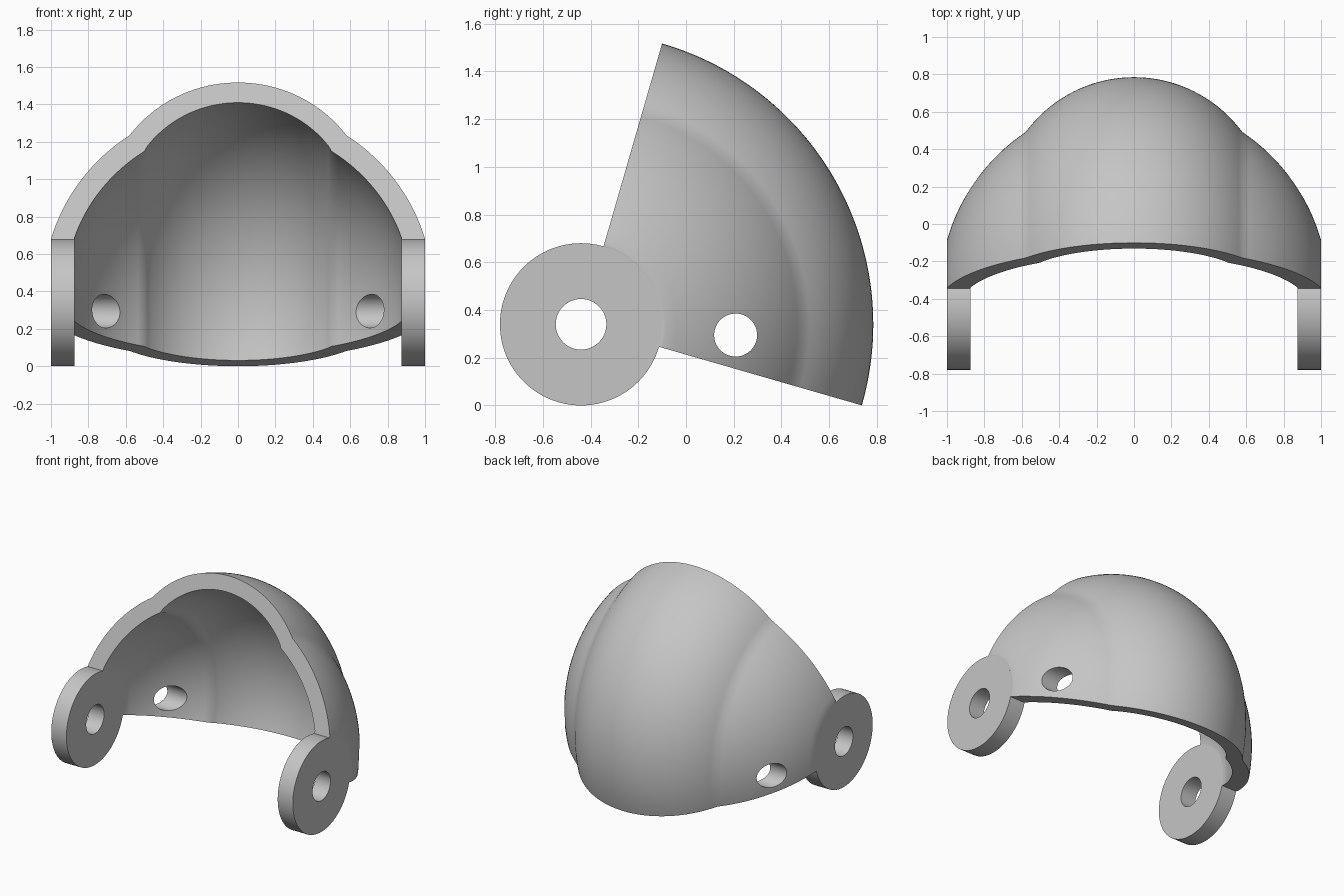
import bpy, bmesh
from math import sin, cos, asin, radians, sqrt, pi
from mathutils import Matrix

if "Cube" in bpy.data.objects:
    bpy.data.objects.remove(bpy.data.objects["Cube"])

HINGE = (-0.44, 0.34)            # hinge axis (y, z), running along x
DISC_R = 0.34
BULGE_C, MAIN_C = 0.507, 0.068   # arc centres, as distance from the hinge axis

grey = bpy.data.materials.new("plain_grey")
grey.use_nodes = True
grey.diffuse_color = (0.56, 0.56, 0.56, 1)
grey.node_tree.nodes["Principled BSDF"].inputs["Base Color"].default_value = (0.56, 0.56, 0.56, 1)


def finish(name, bm):
    bmesh.ops.recalc_face_normals(bm, faces=bm.faces)
    mesh = bpy.data.meshes.new(name)
    bm.to_mesh(mesh)
    bm.free()
    mesh.materials.append(grey)
    ob = bpy.data.objects.new(name, mesh)
    bpy.context.collection.objects.link(ob)
    return ob


def x_cylinder(name, x, y, z, radius, depth):
    bm = bmesh.new()
    place = Matrix.Translation((x, y, z)) @ Matrix.Rotation(pi / 2, 4, 'Y')
    bmesh.ops.create_cone(bm, cap_ends=True, segments=96, radius1=radius,
                          radius2=radius, depth=depth, matrix=place)
    return finish(name, bm)


def arc(centre, radius, x0, x1, steps):
    a0, a1 = asin(x0 / radius), asin(x1 / radius)
    angles = [a0 + (a1 - a0) * i / steps for i in range(steps + 1)]
    return [(radius * sin(a), centre + radius * cos(a)) for a in angles]


def skin(bulge_r, main_r, crease, rim):
    """Half wall outline from the middle to the hinge, mirrored to full width."""
    half = arc(BULGE_C, bulge_r, 0, crease, 20)[:-1]
    half += arc(MAIN_C, main_r, crease, rim, 16) + [(rim, DISC_R)]
    return [(-x, r) for x, r in reversed(half[1:])] + half


# Visor shell: a double-arc wall section swept a quarter turn about the hinge
outer = skin(0.718, 1.04, 0.58, 1.0)
inner = skin(0.606, 0.922, 0.5, 0.875)
tongue = [(0.985, 0.30), (0.89, 0.30)]    # root buried in each hinge disc
section = outer + tongue + inner[::-1] + [(-x, r) for x, r in reversed(tongue)]

bm = bmesh.new()
STEPS = 64
rings = []
for i in range(STEPS + 1):
    a = radians(-16.1 + 90 * i / STEPS)
    rings.append([bm.verts.new((x, HINGE[0] + r * cos(a), HINGE[1] + r * sin(a)))
                  for x, r in section])
n = len(section)
for a, b in zip(rings, rings[1:]):
    for j in range(n):
        k = (j + 1) % n
        bm.faces.new((a[j], a[k], b[k], b[j]))
bm.faces.new(rings[0])
bm.faces.new(rings[-1])
shell = finish("visor_shell", bm)

# Hinge discs joined to the shell, then pivot holes and side holes bored through
tools = [(x_cylinder("hinge_disc", s * 0.9375, *HINGE, DISC_R, 0.125), 'UNION') for s in (-1, 1)]
tools.append((x_cylinder("pivot_cutter", 0, *HINGE, 0.106, 3), 'DIFFERENCE'))
tools.append((x_cylinder("side_hole_cutter", 0, 0.208, 0.295, 0.09, 3), 'DIFFERENCE'))

bpy.ops.object.select_all(action='DESELECT')
shell.select_set(True)
bpy.context.view_layer.objects.active = shell
for tool, operation in tools:
    mod = shell.modifiers.new(tool.name, 'BOOLEAN')
    mod.operation = operation
    mod.solver = 'EXACT'
    mod.object = tool
    bpy.ops.object.modifier_apply(modifier=mod.name)
    bpy.data.objects.remove(tool)

bpy.ops.object.shade_smooth_by_angle(angle=radians(30))
